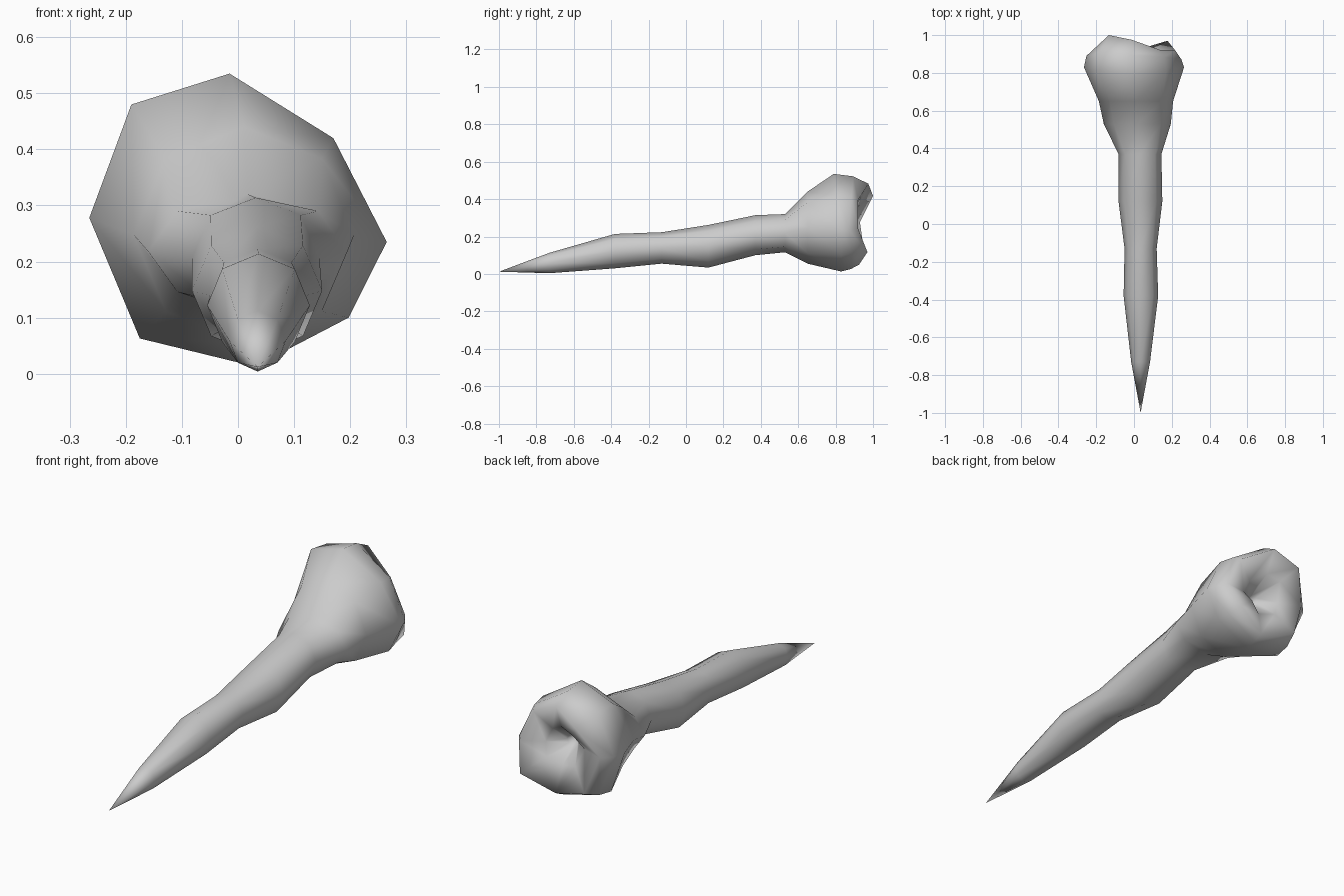
import bpy, bmesh, math

if "Cube" in bpy.data.objects:
    bpy.data.objects.remove(bpy.data.objects["Cube"])

N = 8
# shaft sections: y, x_min, x_max, z_min, z_max
SHAFT = [
    (-0.73, -0.015, 0.085, 0.004, 0.113),
    (-0.38, -0.055, 0.128, 0.030, 0.214),
    (-0.13, -0.050, 0.120, 0.055, 0.223),
    (0.12, -0.082, 0.150, 0.034, 0.262),
    (0.37, -0.082, 0.145, 0.100, 0.314),
    (0.53, -0.160, 0.195, 0.116, 0.320),
    (0.65, -0.186, 0.207, 0.055, 0.440),
]
# widest outline of the head (x, z), clockwise from the top
HEAD = [(-0.015, 0.535), (0.17, 0.42), (0.265, 0.235), (0.197, 0.10),
        (0.03, 0.013), (-0.175, 0.063), (-0.265, 0.278), (-0.19, 0.48)]
HEAD_Y = [0.79, 0.81, 0.83, 0.83, 0.83, 0.80, 0.83, 0.81]
# uneven knuckled rim: inset scale and y for each corner
LIP = [(0.80, 0.975), (0.84, 0.92), (0.82, 0.92), (0.90, 0.97),
       (0.86, 0.925), (0.82, 0.955), (0.78, 0.93), (0.70, 1.0)]
CX, CZ = 0.0, 0.27


def octagon(y, x0, x1, z0, z1):
    pts = []
    for i in range(N):
        a = 2 * math.pi * i / N
        pts.append(((x0 + x1) / 2 + (x1 - x0) / 2 * math.sin(a), y,
                    (z0 + z1) / 2 + (z1 - z0) / 2 * math.cos(a)))
    return pts


def head_ring(scales, ys):
    return [(CX + (x - CX) * s, y, CZ + (z - CZ) * s)
            for (x, z), s, y in zip(HEAD, scales, ys)]


rings = [octagon(*s) for s in SHAFT]
rings.append(head_ring([1] * N, HEAD_Y))
# shoulder between the widest ring and the rim
rings.append(head_ring([0.95] * N, [0.895, 0.885, 0.87, 0.89, 0.88, 0.88, 0.89, 0.91]))
rings.append(head_ring([s for s, _ in LIP], [y for _, y in LIP]))
# hollow in the end of the head
rings.append(head_ring([0.38] * N, [0.93, 0.89, 0.89, 0.92, 0.89, 0.91, 0.89, 0.94]))
rings.append(head_ring([0.12] * N, [0.83] * N))

# loft the sections from the pointed tip to the bottom of the hollow
bm = bmesh.new()
tip = bm.verts.new((0.035, -1.0, 0.012))
pit = bm.verts.new((CX, 0.77, CZ))
loops = [[bm.verts.new(p) for p in r] for r in rings]
for i in range(N):
    j = (i + 1) % N
    bm.faces.new((tip, loops[0][i], loops[0][j]))
    for a, b in zip(loops, loops[1:]):
        bm.faces.new((a[i], b[i], b[j], a[j]))
    bm.faces.new((loops[-1][i], pit, loops[-1][j]))
bmesh.ops.recalc_face_normals(bm, faces=bm.faces)
for f in bm.faces:
    f.smooth = True

mesh = bpy.data.meshes.new("bone_spike")
bm.to_mesh(mesh)
bm.free()
bone = bpy.data.objects.new("bone_spike", mesh)
bpy.context.collection.objects.link(bone)
